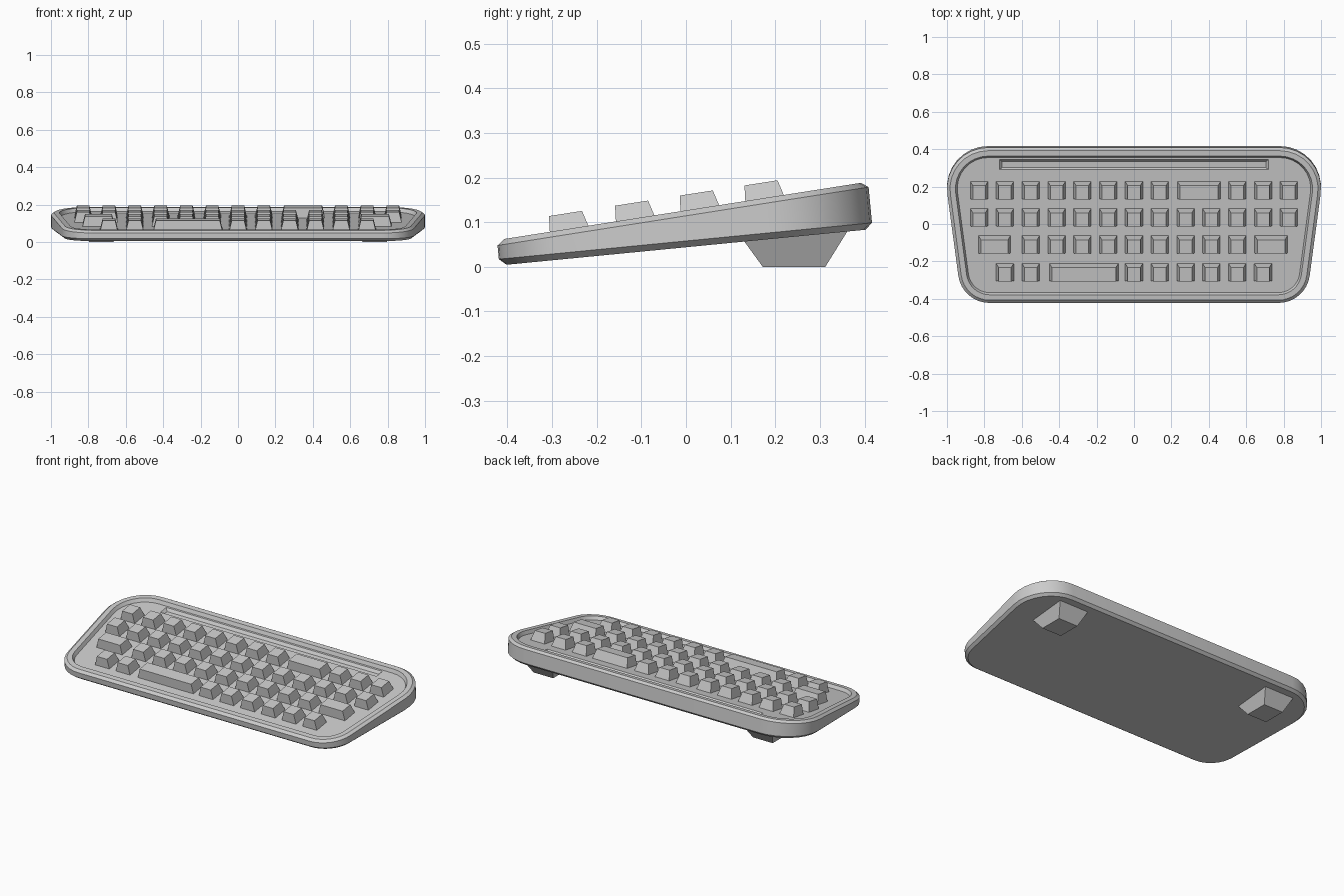
import bpy, bmesh
from math import cos, sin, pi, atan2, hypot, tan

if "Cube" in bpy.data.objects:
    bpy.data.objects.remove(bpy.data.objects["Cube"])


def mesh_object(name, rings):
    """Skin a stack of equal-length vertex loops and cap both ends."""
    bm = bmesh.new()
    loops = [[bm.verts.new(p) for p in r] for r in rings]
    n = len(rings[0])
    for a, b in zip(loops, loops[1:]):
        for i in range(n):
            j = (i + 1) % n
            bm.faces.new((a[i], a[j], b[j], b[i]))
    bm.faces.new(loops[0])
    bm.faces.new(loops[-1])
    bmesh.ops.recalc_face_normals(bm, faces=bm.faces)
    me = bpy.data.meshes.new(name)
    bm.to_mesh(me)
    bm.free()
    ob = bpy.data.objects.new(name, me)
    bpy.context.collection.objects.link(ob)
    return ob


def frustum(name, lo, hi):
    """Four-sided block; each end is (x0, x1, y0, y1, height function of y)."""
    def loop(x0, x1, y0, y1, z):
        return [(x0, y0, z(y0)), (x1, y0, z(y0)), (x1, y1, z(y1)), (x0, y1, z(y1))]
    return mesh_object(name, [loop(*lo), loop(*hi)])


def top(y):                      # sloping top plane of the case
    return 0.1263 + 0.1565 * y


def under(y):                    # sloping underside
    return 0.0439 + 0.0975 * y


# Rounded trapezoid outline, inset by d
YE, XB, XF = 0.418, 1.031, 0.920
LEAN = atan2(XB - XF, 2 * YE)
R_BACK, R_FRONT, SEG = 0.22, 0.17, 8


def outline(d):
    def side_x(y):
        return XF + (XB - XF) * (y + YE) / (2 * YE)
    right = []
    for y, r, a0, a1 in ((-YE + R_FRONT, R_FRONT, -pi / 2, -LEAN),
                         (YE - R_BACK, R_BACK, -LEAN, pi / 2)):
        cx = side_x(y) - r / cos(LEAN)
        for i in range(SEG + 1):
            a = a0 + (a1 - a0) * i / SEG
            right.append((cx + (r - d) * cos(a), y + (r - d) * sin(a)))
    return right + [(-x, y) for x, y in reversed(right)]


def case_ring(d, k, off):
    """k = 0 follows the underside, k = 1 the top; walls lean with the tilt."""
    pts = []
    for x, y in outline(d):
        h = k * (0.0814 + 0.059 * y) + off
        pts.append((x, y - 0.095 * h, under(y) + h))
    return pts


# Case: chamfered wedge with raised rim and sunken key panel
DEPTH = 0.02
case = mesh_object("case", [
    case_ring(0.016, 0, 0), case_ring(0, 0, 0.014),
    case_ring(0, 1, -0.012), case_ring(0.016, 1, 0),
    case_ring(0.045, 1, 0), case_ring(0.055, 1, -DEPTH)])

# Long groove behind the keys
cutter = frustum("groove_cutter",
                 (-0.705, 0.705, 0.302, 0.333, lambda y: top(y) - DEPTH - 0.015),
                 (-0.732, 0.732, 0.279, 0.356, lambda y: top(y) - DEPTH + 0.015))
cutter.hide_render = True
mod = case.modifiers.new("groove", 'BOOLEAN')
mod.object, mod.operation, mod.solver = cutter, 'DIFFERENCE', 'EXACT'
bpy.context.view_layer.objects.active = case
case.select_set(True)
bpy.ops.object.modifier_apply(modifier=mod.name)
bpy.data.objects.remove(cutter)
bpy.ops.object.shade_smooth_by_angle(angle=0.4)

# Keys: rows of (column position, width)
PITCH, W = 0.138, 0.095


def keys(*cols):
    return [(PITCH * (c - 6), W) for c in cols]


rows = [
    (0.131, keys(*range(8), 10, 11, 12) + [(0.348, 0.232)]),
    (-0.014, keys(*range(13))),
    (-0.159, keys(*range(2, 11)) + [(-0.746, 0.172), (0.733, 0.176)]),
    (-0.307, keys(1, 2, *range(6, 12)) + [(-0.268, 0.37)]),
]
for r, (y, row) in enumerate(rows):
    for c, (x, w) in enumerate(row):
        a, b = w / 2, w / 2 - 0.014
        frustum(f"key_{r + 1}_{c + 1}",
                (x - a, x + a, y + 0.003, y + 0.097, lambda v: top(v) - DEPTH - 0.002),
                (x - b, x + b, y, y + 0.074, lambda v: top(v) + 0.0355))

# Rear feet
for side, name in ((-1, "foot_left"), (1, "foot_right")):
    x = 0.73 * side
    frustum(name, (x - 0.065, x + 0.065, 0.172, 0.312, lambda v: 0.0),
            (x - 0.1, x + 0.1, 0.128, 0.364, lambda v: under(v) + 0.004))
